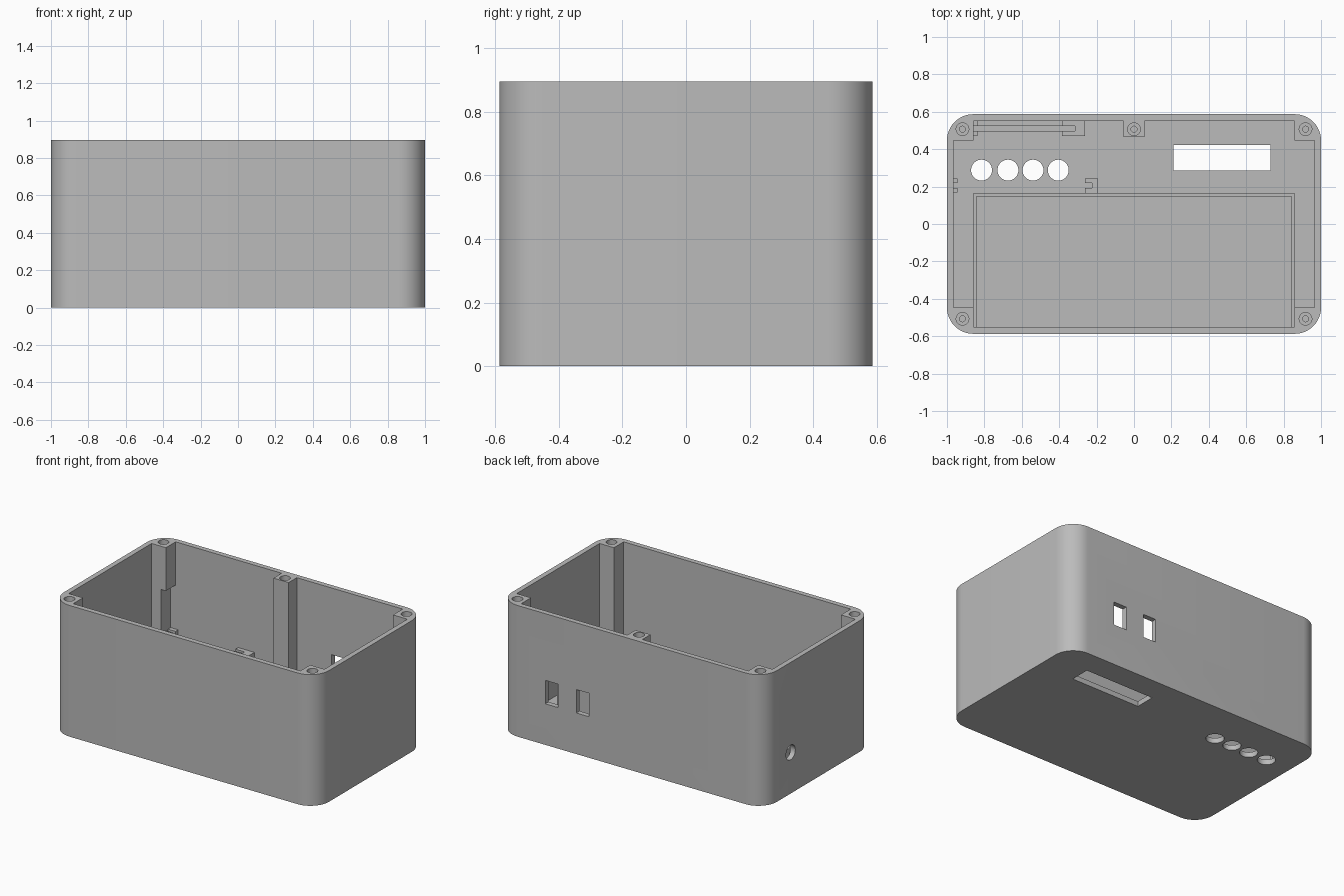
import bpy
import bmesh
from math import cos, sin, pi

cube = bpy.data.objects.get("Cube")
if cube:
    bpy.data.objects.remove(cube, do_unlink=True)

grey = bpy.data.materials.new("plain grey plastic")
grey.use_nodes = True
COLOR = (0.5, 0.5, 0.5, 1)
grey.diffuse_color = COLOR
grey.node_tree.nodes["Principled BSDF"].inputs["Base Color"].default_value = COLOR

HX, HY, TOP = 1.0, 0.587, 0.895
IX, IY, FLOOR = 0.965, 0.552, 0.035
PX, PY = 0.857, 0.447          # inner faces of the corner posts
RADIUS = 0.14


def prism(name, outline, z0, z1):
    """Extrude a flat outline from z0 to z1."""
    bm = bmesh.new()
    face = bm.faces.new([bm.verts.new((x, y, z0)) for x, y in outline])
    new = bmesh.ops.extrude_face_region(bm, geom=[face])["geom"]
    verts = [g for g in new if isinstance(g, bmesh.types.BMVert)]
    bmesh.ops.translate(bm, verts=verts, vec=(0, 0, z1 - z0))
    bmesh.ops.recalc_face_normals(bm, faces=bm.faces)
    mesh = bpy.data.meshes.new(name)
    bm.to_mesh(mesh)
    bm.free()
    mesh.materials.append(grey)
    obj = bpy.data.objects.new(name, mesh)
    bpy.context.collection.objects.link(obj)
    return obj


def box(name, x0, x1, y0, y1, z0, z1):
    return prism(name, [(x0, y0), (x1, y0), (x1, y1), (x0, y1)], z0, z1)


def disc(name, x, y, r, z0, z1, n=32):
    ring = [(x + r * cos(2 * pi * i / n), y + r * sin(2 * pi * i / n)) for i in range(n)]
    return prism(name, ring, z0, z1)


def cut(target, cutter):
    """Subtract the cutter, then discard it."""
    cutter.hide_render = True
    mod = target.modifiers.new("cut", "BOOLEAN")
    mod.operation = "DIFFERENCE"
    mod.solver = "EXACT"
    mod.object = cutter
    bpy.context.view_layer.objects.active = target
    bpy.ops.object.modifier_apply(modifier=mod.name)
    bpy.data.objects.remove(cutter, do_unlink=True)


# Case body with rounded vertical corners
outline = []
for k, (sx, sy) in enumerate([(1, 1), (-1, 1), (-1, -1), (1, -1)]):
    for i in range(13):
        a = (k + i / 12) * pi / 2
        outline.append((sx * (HX - RADIUS) + RADIUS * cos(a),
                        sy * (HY - RADIUS) + RADIUS * sin(a)))
case = prism("case_body", outline, 0, TOP)

# Cavity leaving corner posts and a middle rear post
half = [(PX, -IY), (PX, -PY), (IX, -PY), (IX, PY), (PX, PY), (PX, IY),
        (0.057, IY), (0.057, 0.464)]
cut(case, prism("cavity", half + [(-x, y) for x, y in reversed(half)], FLOOR, TOP + 0.1))

# Stepped screw holes
for x, y in [(-0.917, 0.507), (0.917, 0.507), (-0.917, -0.507), (0.917, -0.507), (0, 0.507)]:
    cut(case, disc("screw_bore", x, y, 0.034, TOP - 0.06, TOP + 0.1, 24))
    cut(case, disc("screw_pilot", x, y, 0.016, TOP - 0.3, TOP, 16))

# Floor openings: four round holes and a display window
for x in (-0.815, -0.674, -0.54, -0.405):
    cut(case, disc("round_hole", x, 0.288, 0.056, -0.1, 0.1))
cut(case, box("display_window", 0.21, 0.73, 0.287, 0.422, -0.1, 0.1))

# Two rear wall slots
for x in (0.32, 0.554):
    cut(case, box("rear_slot", x, x + 0.097, 0.5, 0.7, 0.28, 0.44))

# Round socket hole in the right side wall
socket = disc("socket_hole", 0, 0, 0.05, -0.1, 0.1)
socket.rotation_euler = (0, pi / 2, 0)
socket.location = (-HX, 0.3, 0.28)
bpy.context.view_layer.update()
cut(case, socket)

# Board relief in the rear right post and groove in the floor
cut(case, box("post_relief", -0.895, -0.82, 0.43, IY, FLOOR, 0.6))
cut(case, box("board_groove", -0.88, -0.315, 0.497, 0.523, 0.02, 0.1))

# Low rim around the front compartment
RIM = 0.2
low = FLOOR - 0.005
for side, s in (("left", 1), ("right", -1)):
    x0, x1 = sorted((s * 0.842, s * 0.86))
    box(side + "_compartment_rim", x0, x1, -IY - 0.005, 0.162, low, RIM)
box("rear_compartment_rim", -0.842, 0.842, 0.146, 0.162, low, RIM)

# Slotted guides for the two upright boards
GUIDE = 0.3
rear_guide = box("rear_board_guide", -0.385, -0.262, 0.471, IY + 0.005, low, GUIDE)
cut(rear_guide, box("guide_slot", -0.5, -0.315, 0.497, 0.523, 0, 0.5))
inner_guide = box("inner_board_guide", -0.262, -0.192, 0.162, 0.242, low, GUIDE)
cut(inner_guide, box("guide_slot", -0.5, -0.225, 0.193, 0.218, 0, 0.5))
for name, x0, x1, ys in [
        ("post_guide", -0.9, -0.838, ((0.471, 0.497), (0.523, IY + 0.005))),
        ("wall_guide", -0.97, -0.945, ((0.168, 0.193), (0.218, 0.242)))]:
    for tag, (y0, y1) in zip(("front", "rear"), ys):
        box(name + "_" + tag, x0, x1, y0, y1, low, GUIDE)

# Smooth rounded corners, sharp edges kept
bpy.ops.object.select_all(action="DESELECT")
case.select_set(True)
bpy.context.view_layer.objects.active = case
bpy.ops.object.shade_smooth_by_angle(angle=pi / 6)
